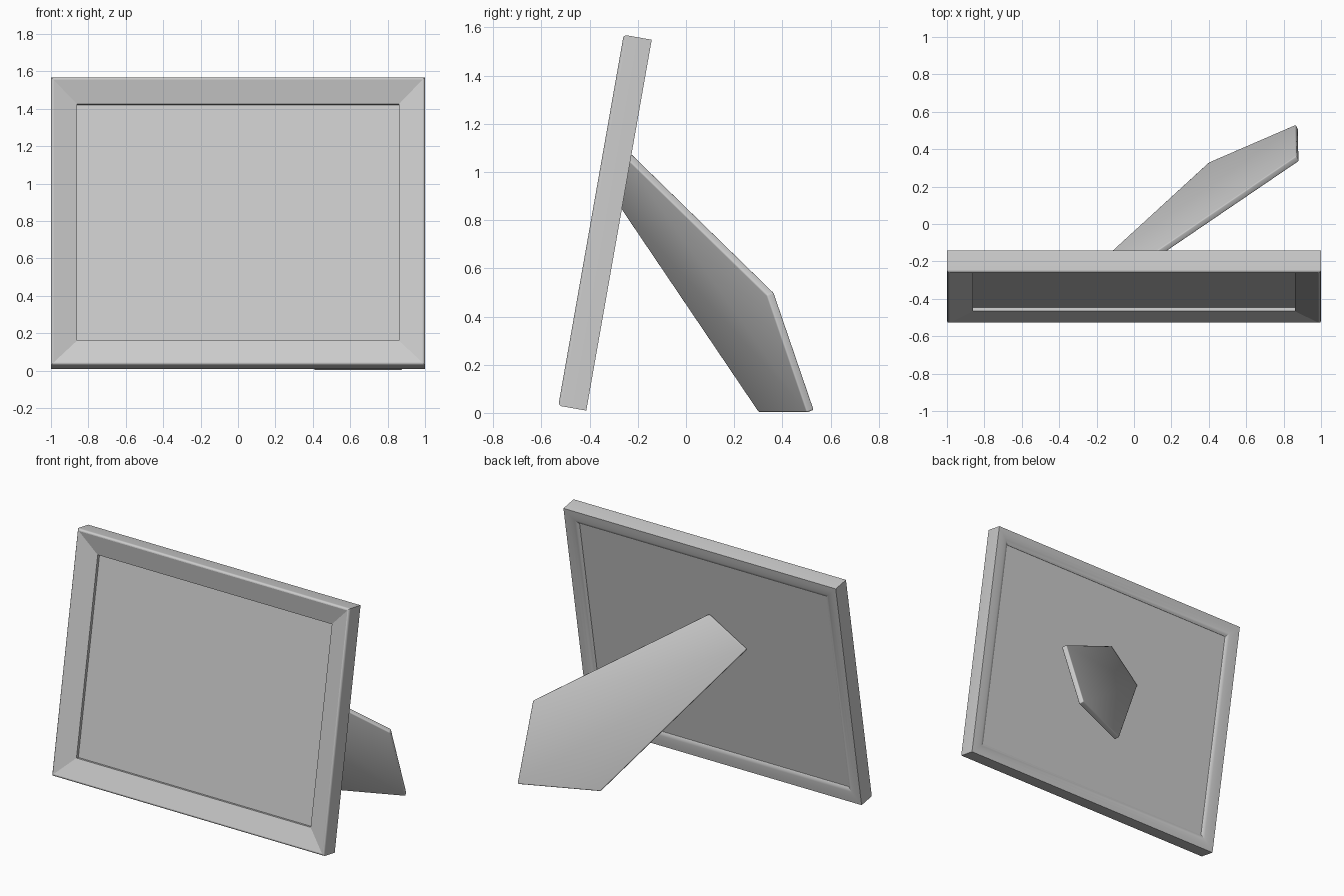
import bpy, bmesh, math
from mathutils import Vector

cube = bpy.data.objects.get("Cube")
if cube:
    bpy.data.objects.remove(cube, do_unlink=True)

WIDTH, HEIGHT, DEPTH = 2.0, 1.563, 0.118
TILT = math.radians(-10)
BASE = (0, -0.53, 0.03)

grey = bpy.data.materials.new("light_grey")
grey.use_nodes = True
grey.diffuse_color = (0.6, 0.6, 0.6, 1)
grey.node_tree.nodes["Principled BSDF"].inputs["Base Color"].default_value = grey.diffuse_color


def finish(name, bm, smooth=22):
    bmesh.ops.recalc_face_normals(bm, faces=bm.faces)
    mesh = bpy.data.meshes.new(name)
    bm.to_mesh(mesh)
    bm.free()
    mesh.materials.append(grey)
    obj = bpy.data.objects.new(name, mesh)
    bpy.context.collection.objects.link(obj)
    bpy.ops.object.select_all(action='DESELECT')
    obj.select_set(True)
    bpy.context.view_layer.objects.active = obj
    bpy.ops.object.shade_smooth_by_angle(angle=math.radians(smooth))
    return obj


def rectangle(bm, inset, depth):
    x = WIDTH / 2 - inset
    low, high = inset, HEIGHT - inset
    return [bm.verts.new((px, depth, pz))
            for px, pz in ((-x, low), (x, low), (x, high), (-x, high))]


def lean(obj):
    obj.location = BASE
    obj.rotation_euler.x = TILT


# Mitred moulding: rounded front edge, sloping face, inner lip, rounded back
r = 0.014
front_edge = [(r - r * math.cos(a), r - r * math.sin(a))
              for a in (math.radians(15 * i) for i in range(7))]
back_slope = [(0.01 + 0.085 * math.sin(a), DEPTH - 0.023 * (1 - math.cos(a)))
              for a in (math.radians(15 * i) for i in range(6, -1, -1))]
profile = front_edge + [(0.14, 0.04), (0.14, 0.095)] + back_slope + [(0, DEPTH)]

bm = bmesh.new()
rings = [rectangle(bm, *p) for p in profile]
for a, b in zip(rings, rings[1:] + rings[:1]):
    for i in range(4):
        j = (i + 1) % 4
        bm.faces.new((a[i], a[j], b[j], b[i]))
lean(finish("frame_moulding", bm))

# Flat panel held inside the moulding
bm = bmesh.new()
front, back = rectangle(bm, 0.092, 0.06), rectangle(bm, 0.092, 0.098)
bm.faces.new(front)
bm.faces.new(back)
for i in range(4):
    j = (i + 1) % 4
    bm.faces.new((front[i], front[j], back[j], back[i]))
lean(finish("picture_panel", bm))

# Slanted support leg: a flat five-sided plate
outline = [Vector(p) for p in ((0.405, 0.315, 0.007), (0.872, 0.517, 0.007),
                               (0.875, 0.35, 0.495), (0.0, -0.245, 1.075),
                               (-0.25, -0.285, 0.895))]
normal = (outline[1] - outline[0]).cross(outline[2] - outline[0]).normalized()
bm = bmesh.new()
lower = [bm.verts.new(p + normal * 0.017) for p in outline]
upper = [bm.verts.new(p - normal * 0.017) for p in outline]
bm.faces.new(lower)
bm.faces.new(upper)
for i in range(5):
    j = (i + 1) % 5
    bm.faces.new((lower[i], lower[j], upper[j], upper[i]))
bmesh.ops.bevel(bm, geom=bm.edges[:], offset=0.007, segments=3,
                profile=0.5, affect='EDGES')
finish("support_leg", bm, 40)
